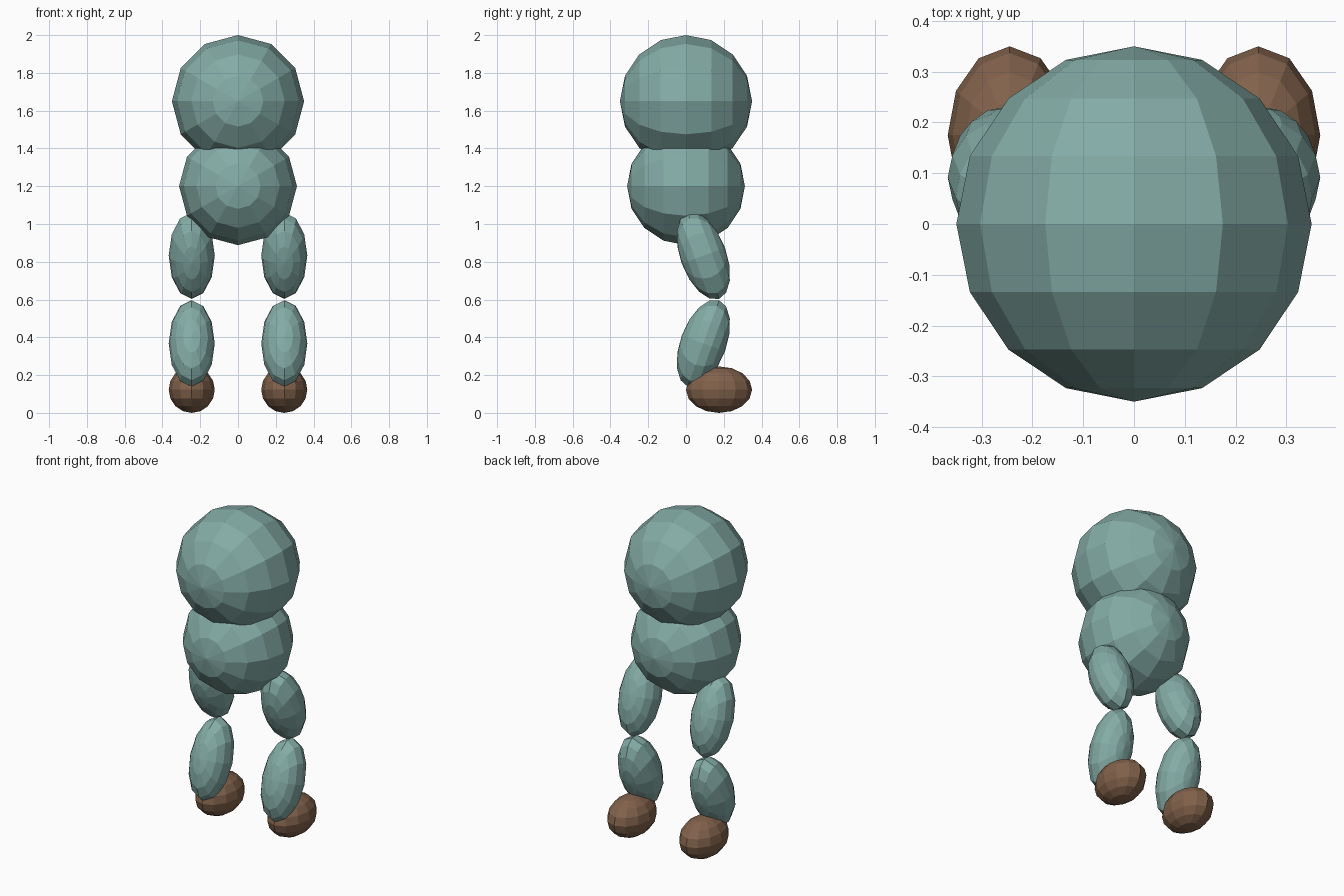
import bpy
import bmesh
from math import radians
from mathutils import Matrix

cube = bpy.data.objects.get("Cube")
if cube:
    bpy.data.objects.remove(cube, do_unlink=True)


def make_material(name, rgb):
    mat = bpy.data.materials.new(name)
    mat.use_nodes = True
    color = (*rgb, 1.0)
    mat.diffuse_color = color
    mat.node_tree.nodes["Principled BSDF"].inputs["Base Color"].default_value = color
    return mat


teal = make_material("dusty teal", (0.23, 0.41, 0.38))
brown = make_material("boot brown", (0.22, 0.12, 0.07))


def faceted_ball(name, center, radii, mat, tilt=0.0):
    """Flat-shaded ball with poles front and back, stretched, then tilted about x."""
    bm = bmesh.new()
    bmesh.ops.create_uvsphere(bm, u_segments=12, v_segments=8, radius=1.0)
    shape = (Matrix.Translation(center)
             @ Matrix.Rotation(radians(tilt), 4, 'X')
             @ Matrix.Diagonal((*radii, 1.0))
             @ Matrix.Rotation(radians(90), 4, 'X'))
    bmesh.ops.transform(bm, matrix=shape, verts=bm.verts)
    mesh = bpy.data.meshes.new(name)
    bm.to_mesh(mesh)
    bm.free()
    mesh.materials.append(mat)
    obj = bpy.data.objects.new(name, mesh)
    bpy.context.collection.objects.link(obj)
    return obj


# Head and body
faceted_ball("head", (0, 0, 1.65), (0.35, 0.35, 0.35), teal)
faceted_ball("body", (0, 0, 1.2), (0.312, 0.312, 0.312), teal)

# Legs bent backward at the knee, with feet pointing back
limb = (0.122, 0.122, 0.243)
for side, sign in (("left", 1), ("right", -1)):
    x = sign * 0.245
    faceted_ball(side + "_thigh", (x, 0.092, 0.832), limb, teal, 20)
    faceted_ball(side + "_shin", (x, 0.092, 0.368), limb, teal, -20)
    faceted_ball(side + "_foot", (x, 0.175, 0.123), (0.122, 0.123, 0.175), brown, 90)
